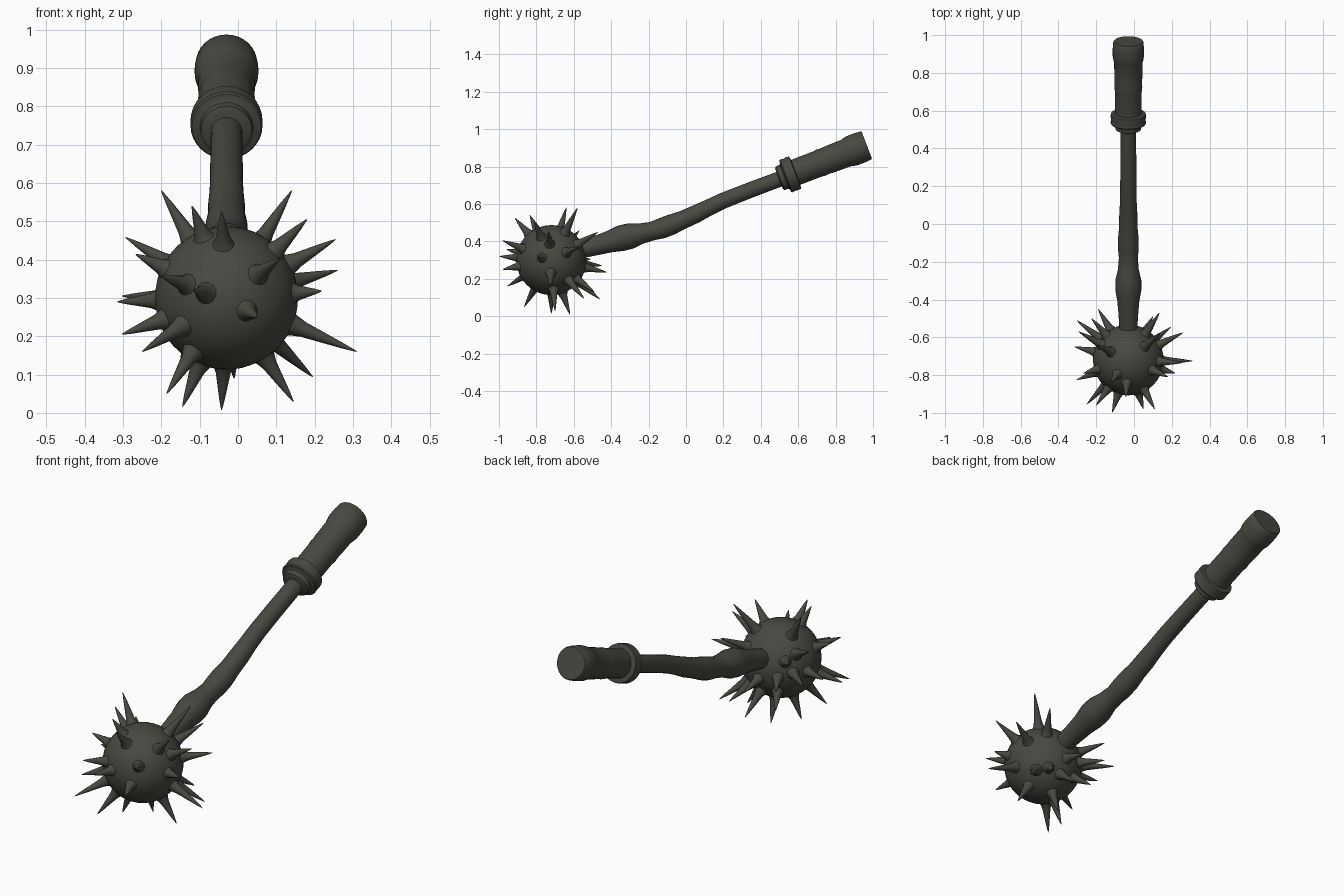
import bpy, bmesh, math
from mathutils import Vector

if "Cube" in bpy.data.objects:
    bpy.data.objects.remove(bpy.data.objects["Cube"])

iron = bpy.data.materials.new("dark iron")
iron.diffuse_color = (0.066, 0.066, 0.054, 1)
iron.use_nodes = True
iron.node_tree.nodes["Principled BSDF"].inputs["Base Color"].default_value = iron.diffuse_color


def loft(bm, rings, sides):
    """Skin circular rings given as (centre, axis, radius), capped at both ends."""
    loops = []
    for c, axis, r in rings:
        q = Vector((0, 0, 1)).rotation_difference(axis)
        loops.append([bm.verts.new(c + q @ Vector((r * math.cos(a), r * math.sin(a), 0)))
                      for a in (2 * math.pi * i / sides for i in range(sides))])
    for a, b in zip(loops, loops[1:]):
        for i in range(sides):
            j = (i + 1) % sides
            bm.faces.new((a[i], a[j], b[j], b[i]))
    bm.faces.new(loops[0][::-1])
    bm.faces.new(loops[-1])


def finish(bm, name, angle=40):
    bmesh.ops.recalc_face_normals(bm, faces=bm.faces)
    me = bpy.data.meshes.new(name)
    bm.to_mesh(me)
    bm.free()
    me.materials.append(iron)
    ob = bpy.data.objects.new(name, me)
    bpy.context.collection.objects.link(ob)
    bpy.ops.object.select_all(action='DESELECT')
    ob.select_set(True)
    bpy.context.view_layer.objects.active = ob
    bpy.ops.object.shade_smooth_by_angle(angle=math.radians(angle))
    return ob


X = -0.03
ball = Vector((X, -0.72, 0.30))

# Spiked head: ball
bm = bmesh.new()
bmesh.ops.create_icosphere(bm, subdivisions=4, radius=0.187)
bmesh.ops.translate(bm, verts=bm.verts, vec=ball)
finish(bm, "head_ball")

# Spikes: tip positions around the ball
tips = [
    (-.20, -.64, .58), (-.12, -.835, .54), (-.043, -.915, .525), (.14, -.58, .58),
    (.18, -.81, .505), (.255, -.735, .453), (.26, -.575, .372), (.218, -.79, .318),
    (.31, -.725, .16), (.195, -.545, .094), (.145, -.70, .029), (-.043, -.62, .008),
    (-.186, -.865, .05), (-.145, -.72, .016), (-.25, -.955, .16), (-.303, -.825, .205),
    (-.315, -.65, .29), (-.303, -.51, .305), (-.293, -.57, .458), (-.267, -.79, .414),
    (-.20, -.96, .357), (-.115, -.997, .32), (.11, -.98, .404), (.05, -.98, .25),
    (-.19, -.45, .27), (-.225, -.50, .40), (.135, -.47, .45), (.10, -.49, .13),
    (-.15, -.505, .144), (-.01, -.46, .09), (-.03, -.425, .235),
]
bm = bmesh.new()
for t in tips:
    d = Vector(t) - ball
    L, n = d.length, d.normalized()
    h = L - 0.18
    rings = [(ball + n * (0.18 + f * h), n, r) for f, r in
             ((-.06, .036), (.06, .027), (.2, .020), (.45, .0145), (.75, .008), (.94, .003), (1, .0008))]
    loft(bm, rings, 12)
finish(bm, "spikes", 60)

# Shaft: knobbly rod following a gentle curve (y, z, radius)
path = [(-.62, .335, .045), (-.54, .362, .048), (-.48, .378, .052), (-.41, .398, .058),
        (-.35, .416, .069), (-.30, .428, .069), (-.24, .442, .055), (-.18, .455, .050),
        (-.13, .470, .055), (-.08, .489, .055), (-.02, .514, .049), (.05, .545, .048),
        (.12, .580, .044), (.20, .618, .043), (.35, .677, .042), (.54, .748, .041)]
pts = [Vector((X, y, z)) for y, z, r in path]
rings = []
for i, p in enumerate(pts):
    axis = pts[min(i + 1, len(pts) - 1)] - pts[max(i - 1, 0)]
    rings.append((p, axis.normalized(), path[i][2]))
bm = bmesh.new()
loft(bm, rings, 24)
finish(bm, "shaft", 60)

# Collar and grip: turned profiles along the handle axis (distance, radius)
start, end = Vector((X, .497, .735)), Vector((X, .967, .915))
axis = (end - start).normalized()
parts = {
    "collar": [(0, .056), (.006, .067), (.03, .069), (.034, .074), (.036, .090), (.042, .094),
               (.060, .091), (.078, .094), (.092, .092), (.096, .070)],
    "grip": [(.08, .070), (.12, .071), (.22, .071), (.245, .074), (.26, .072), (.30, .074),
             (.385, .075), (.395, .079), (.42, .083), (.46, .083), (.497, .080), (.503, .076)],
}
for name, prof in parts.items():
    bm = bmesh.new()
    loft(bm, [(start + axis * s, axis, r) for s, r in prof], 32)
    finish(bm, name, 40)
